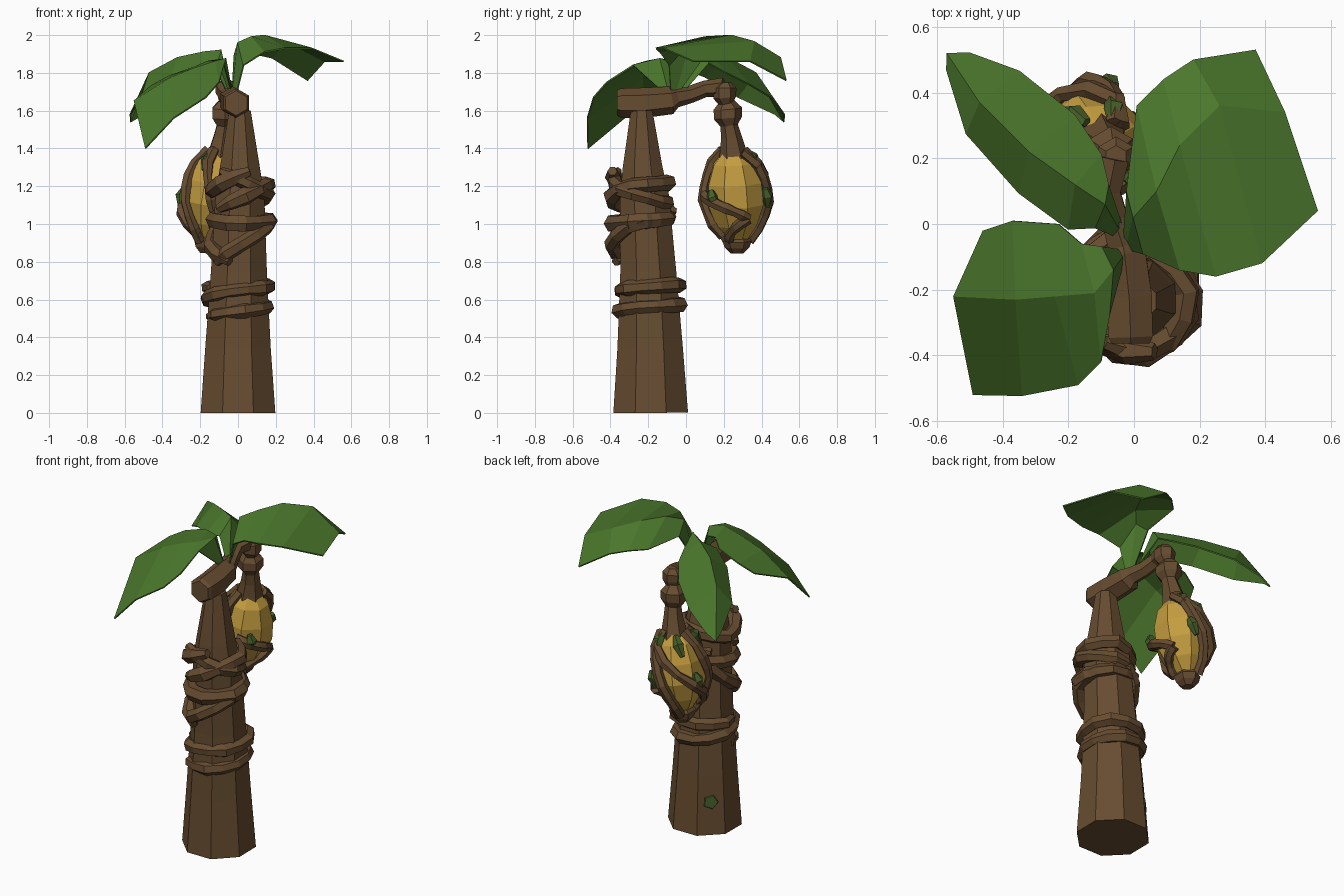
import bpy, bmesh, math, random
from mathutils import Vector as V

if "Cube" in bpy.data.objects:
    bpy.data.objects.remove(bpy.data.objects["Cube"])

random.seed(4)


def material(name, col):
    m = bpy.data.materials.new(name)
    m.diffuse_color = (*col, 1)
    m.use_nodes = True
    m.node_tree.nodes["Principled BSDF"].inputs["Base Color"].default_value = m.diffuse_color
    return m


BARK = material("bark brown", (0.135, 0.073, 0.03))
LEAF = material("leaf green", (0.07, 0.185, 0.025))
GOLD = material("golden fruit", (0.55, 0.335, 0.05))
MOSS = material("moss green", (0.065, 0.115, 0.022))


def finish(name, bm, mat):
    bmesh.ops.recalc_face_normals(bm, faces=bm.faces)
    me = bpy.data.meshes.new(name)
    bm.to_mesh(me)
    bm.free()
    me.materials.append(mat)
    ob = bpy.data.objects.new(name, me)
    bpy.context.collection.objects.link(ob)
    return ob


def tube(name, pts, radii, mat, sides=6, phase=0.5):
    """Faceted tube swept along pts with one radius per point, capped."""
    pts = [V(p) for p in pts]
    bm = bmesh.new()
    rings, normal, last = [], None, None
    for i, p in enumerate(pts):
        t = (pts[min(i + 1, len(pts) - 1)] - pts[max(i - 1, 0)]).normalized()
        if normal is None:
            ref = V((1, 0, 0)) if abs(t.x) < 0.8 else V((0, 1, 0))
            normal = (ref - t * ref.dot(t)).normalized()
        else:
            normal = last.rotation_difference(t) @ normal
        last = t
        side = t.cross(normal)
        ring = []
        for k in range(sides):
            a = 2 * math.pi * (k + phase) / sides
            ring.append(bm.verts.new(p + (normal * math.cos(a) + side * math.sin(a)) * radii[i]))
        rings.append(ring)
    for r0, r1 in zip(rings, rings[1:]):
        for k in range(sides):
            j = (k + 1) % sides
            bm.faces.new((r0[k], r0[j], r1[j], r1[k]))
    bm.faces.new(rings[0])
    bm.faces.new(rings[-1])
    return finish(name, bm, mat)


def leaf(name, *rows):
    """Thin leaf lofted across edge, midrib and opposite edge."""
    bm = bmesh.new()
    g = [[bm.verts.new(p) for p in row] for row in rows]
    for a, b in zip(g, g[1:]):
        for i in range(len(a) - 1):
            bm.faces.new((a[i], a[i + 1], b[i + 1], b[i]))
    ob = finish(name, bm, LEAF)
    mod = ob.modifiers.new("thickness", "SOLIDIFY")
    mod.thickness = 0.008
    mod.offset = 0


def vine(name, center, r, angles, heights, thick):
    """Gnarled vine wound round a vertical axis; angles in degrees."""
    a0, a1 = angles
    n = max(3, round(abs(a1 - a0) / 30))
    pts, rad = [], []
    for i in range(n + 1):
        f = i / n
        a = math.radians(a0 + (a1 - a0) * f)
        s = f * (len(heights) - 1)
        k = min(int(s), len(heights) - 2)
        z = heights[k] + (heights[k + 1] - heights[k]) * (s - k)
        rr = r + random.uniform(-.008, .008)
        pts.append((center[0] + rr * math.cos(a), center[1] + rr * math.sin(a), z))
        rad.append(thick * random.uniform(.9, 1.15) * (.6 if i in (0, n) else 1))
    tube(name, pts, rad, BARK, 6)


# Trunk
tube("trunk", [(0, -.187, 0), (0, -.19, .35), (.005, -.2, .75), (.01, -.22, 1.15),
               (.01, -.23, 1.3), (.01, -.235, 1.6)],
     [.214, .187, .16, .14, .114, .062], BARK, 8)

# Vines wound round the trunk
vine("lower_vine", (.002, -.19), .162, (-170, 560), [.51, .56, .58, .65, .68, .66], .038)
vine("middle_vine", (.015, -.235), .152, (-150, 400), [.8, 1.01, 1.04, 1.0, 1.02], .042)
vine("upper_vine", (.01, -.245), .15, (-140, 290), [1.08, 1.2, 1.22, 1.17, 1.28], .043)
vine("crossing_vine", (.01, -.24), .15, (-130, 130), [1.28, 1.18, 1.12, 1.1], .038)
vine("side_vine", (.01, -.225), .15, (-110, -260), [.8, .9, 1.08], .04)

# Bent branch, its knuckles and the hanging neck
tube("branch", [(-.01, -.365, 1.64), (-.01, -.345, 1.64), (-.015, -.22, 1.642), (-.03, -.08, 1.655),
                (-.035, -.055, 1.67), (-.06, .02, 1.685), (-.08, .1, 1.715), (-.06, .2, 1.725)],
     [.066, .078, .08, .074, .054, .046, .044, .05], BARK)
tube("branch_knuckle", [(-.055, .205, 1.75), (-.055, .205, 1.72), (-.055, .205, 1.67),
                        (-.06, .215, 1.63)], [.035, .062, .06, .035], BARK)
tube("hanging_knuckle", [(-.065, .215, 1.65), (-.07, .222, 1.61), (-.07, .222, 1.56),
                         (-.07, .23, 1.52)], [.04, .076, .074, .045], BARK)
tube("hanging_neck", [(-.068, .225, 1.54), (-.08, .24, 1.46), (-.092, .25, 1.38),
                      (-.1, .255, 1.33)], [.044, .055, .072, .088], BARK)

# Golden fruit
TOP, BOTTOM = V((-.092, .25, 1.39)), V((-.165, .275, .91))
STEPS = [0, .14, .36, .6, .82, 1]
RADII = [.05, .115, .152, .157, .115, .05]
tube("fruit", [TOP.lerp(BOTTOM, t) for t in STEPS], RADII, GOLD, 8)
tube("fruit_tip", [(-.16, .27, .95), (-.165, .27, .91), (-.168, .27, .875), (-.17, .27, .845)],
     [.05, .078, .065, .035], BARK)


def on_fruit(t, deg, lift):
    k = max(i for i in range(5) if STEPS[i] <= t)
    f = (t - STEPS[k]) / (STEPS[k + 1] - STEPS[k])
    r = RADII[k] + (RADII[k + 1] - RADII[k]) * f + lift
    a = math.radians(deg)
    return TOP.lerp(BOTTOM, t) + V((math.cos(a), math.sin(a), 0)) * r


# Vines gripping the fruit: start/end angle, start/end position along it
for i, (a0, a1, t0, t1) in enumerate([(60, 115, 0, 1), (40, 240, .02, .95), (180, 235, 0, 1),
                                      (235, 290, 0, .95), (-75, 25, .5, .75), (25, -40, .75, .98)]):
    n = 7
    ts = [t0 + (t1 - t0) * k / n for k in range(n + 1)]
    tube(f"fruit_vine_{i + 1}", [on_fruit(t, a0 + (a1 - a0) * k / n, .014) for k, t in enumerate(ts)],
         [.029 * random.uniform(.85, 1.15) for _ in ts], BARK, 6)

# Small green sprouts on the fruit
for i, (t, a) in enumerate([(.08, 70), (.5, 72), (.52, -45), (.1, 235), (.5, 165), (.1, 135)]):
    tube(f"sprout_{i + 1}", [on_fruit(max(t - .08, 0), a - 4, .018), on_fruit(t, a, .022),
                             on_fruit(t + .12, a + 6, .016)], [.016, .032, .014], MOSS, 5)

# Moss patch on the back of the trunk
n = V((-.707, .707, .08)).normalized()
p = V((0, -.188, .2)) + V((-.707, .707, 0)) * .183
tube("moss_patch", [p, p + n * .006], [.045, .04], MOSS, 5)

# Three big leaves
leaf("right_leaf",
     [(-.03, -.05, 1.68), (-.02, .1, 1.89), (.01, .36, 1.9), (.09, .44, 1.9), (.18, .5, 1.88), (.37, .53, 1.76)],
     [(-.02, -.06, 1.68), (.0, .02, 1.96), (.07, .1, 1.99), (.14, .24, 1.998), (.26, .36, 1.965), (.46, .34, 1.86)],
     [(-.01, -.08, 1.68), (.03, -.09, 1.84), (.14, -.14, 1.91), (.25, -.16, 1.93), (.39, -.12, 1.93), (.56, .04, 1.86)])
leaf("back_left_leaf",
     [(-.05, -.04, 1.68), (-.12, -.01, 1.82), (-.2, -.015, 1.82), (-.35, .095, 1.78), (-.51, .275, 1.67), (-.57, .47, 1.58)],
     [(-.04, -.03, 1.68), (-.09, .06, 1.92), (-.18, .12, 1.91), (-.32, .22, 1.88), (-.47, .37, 1.8), (-.57, .52, 1.54)],
     [(-.03, -.03, 1.68), (-.08, .12, 1.85), (-.1, .21, 1.8), (-.18, .33, 1.74), (-.35, .465, 1.66), (-.5, .52, 1.58)])
leaf("front_left_leaf",
     [(-.03, -.1, 1.68), (-.075, -.28, 1.84), (-.1, -.42, 1.75), (-.17, -.49, 1.67), (-.34, -.523, 1.56), (-.49, -.52, 1.4)],
     [(-.03, -.09, 1.68), (-.065, -.14, 1.875), (-.12, -.21, 1.86), (-.24, -.22, 1.82), (-.36, -.23, 1.77), (-.55, -.22, 1.65)],
     [(-.04, -.08, 1.68), (-.1, -.07, 1.85), (-.16, -.06, 1.86), (-.23, 0, 1.83), (-.37, .01, 1.78), (-.46, -.02, 1.73)])
